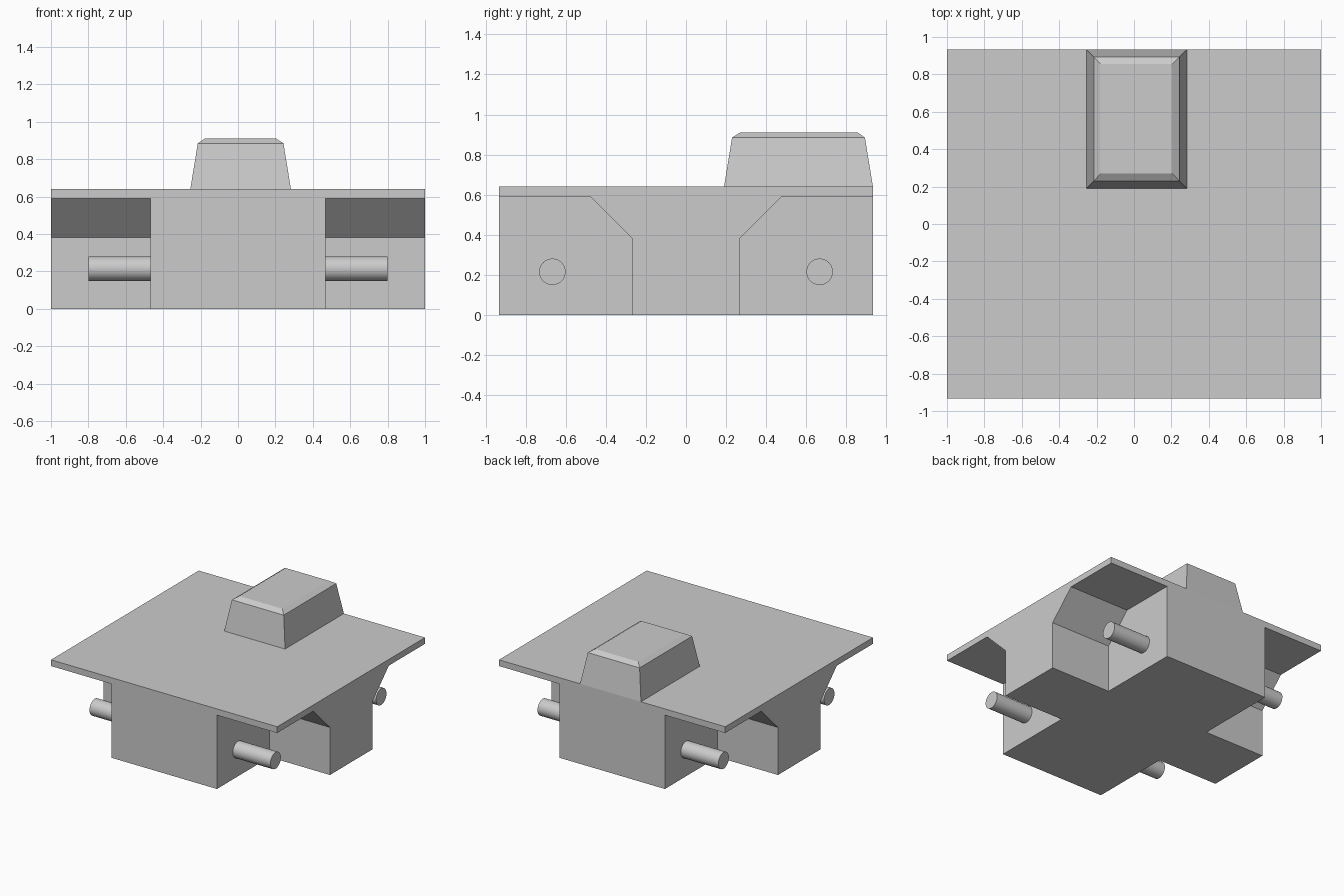
import bpy
import bmesh
from math import pi
from mathutils import Matrix

default = bpy.data.objects.get("Cube")
if default:
    bpy.data.objects.remove(default, do_unlink=True)

grey = bpy.data.materials.new("plain grey")
grey.use_nodes = True
colour = (0.6, 0.6, 0.6, 1)
grey.diffuse_color = colour
grey.node_tree.nodes["Principled BSDF"].inputs["Base Color"].default_value = colour


def add_object(name, bm):
    """Turn a bmesh into a named grey object."""
    bmesh.ops.recalc_face_normals(bm, faces=bm.faces)
    mesh = bpy.data.meshes.new(name)
    bm.to_mesh(mesh)
    bm.free()
    mesh.materials.append(grey)
    obj = bpy.data.objects.new(name, mesh)
    bpy.context.collection.objects.link(obj)
    return obj


def loft(name, rings):
    """Bridge equal-length rings of points and cap both ends."""
    bm = bmesh.new()
    loops = [[bm.verts.new(p) for p in ring] for ring in rings]
    for low, high in zip(loops, loops[1:]):
        for i in range(len(low)):
            j = (i + 1) % len(low)
            bm.faces.new((low[i], low[j], high[j], high[i]))
    bm.faces.new(loops[0])
    bm.faces.new(loops[-1])
    return add_object(name, bm)


def rectangle(x0, x1, y0, y1, z):
    return [(x0, y0, z), (x1, y0, z), (x1, y1, z), (x0, y1, z)]


HALF_DEPTH, DECK, INNER = 0.933, 0.64, 0.467

# Hull: a solid block with a wheel well cut from each corner
hull = loft("hull", [rectangle(-1, 1, -HALF_DEPTH, HALF_DEPTH, z) for z in (0, DECK)])
well = [(0.267, -0.2), (0.267, 0.38), (0.477, 0.59), (1.2, 0.59), (1.2, -0.2)]
cutters = []
for sx in (-1, 1):
    for sy in (-1, 1):
        cutter = loft("well_cutter", [[(sx * x, sy * y, z) for y, z in well] for x in (INNER, 1.2)])
        cutter.hide_render = True
        cutters.append(cutter)
        cut = hull.modifiers.new("wheel well", "BOOLEAN")
        cut.operation = "DIFFERENCE"
        cut.solver = "EXACT"
        cut.object = cutter

# Fix the cuts into the hull and drop the cutters
bpy.context.view_layer.update()
evaluated = hull.evaluated_get(bpy.context.evaluated_depsgraph_get())
hull_mesh = bpy.data.meshes.new_from_object(evaluated)
hull.modifiers.clear()
hull.data = hull_mesh
for cutter in cutters:
    bpy.data.objects.remove(cutter, do_unlink=True)

# Cabin: tapered box with a chamfered top, flush with the back
loft("cabin", [
    rectangle(-0.255, 0.283, 0.19, HALF_DEPTH, DECK),
    rectangle(-0.215, 0.243, 0.23, 0.893, 0.885),
    rectangle(-0.178, 0.204, 0.27, 0.856, 0.91),
])

# Axle stubs: one in each wheel well
for side, sx in (("right", -1), ("left", 1)):
    for end, sy in (("front", -1), ("back", 1)):
        bm = bmesh.new()
        place = Matrix.Translation((sx * 0.633, sy * 0.667, 0.215)) @ Matrix.Rotation(pi / 2, 4, "Y")
        bmesh.ops.create_cone(bm, cap_ends=True, segments=32, radius1=0.066,
                              radius2=0.066, depth=0.333, matrix=place)
        axle = add_object(f"{end}_{side}_axle", bm)
        for face in axle.data.polygons:
            face.use_smooth = len(face.vertices) == 4
